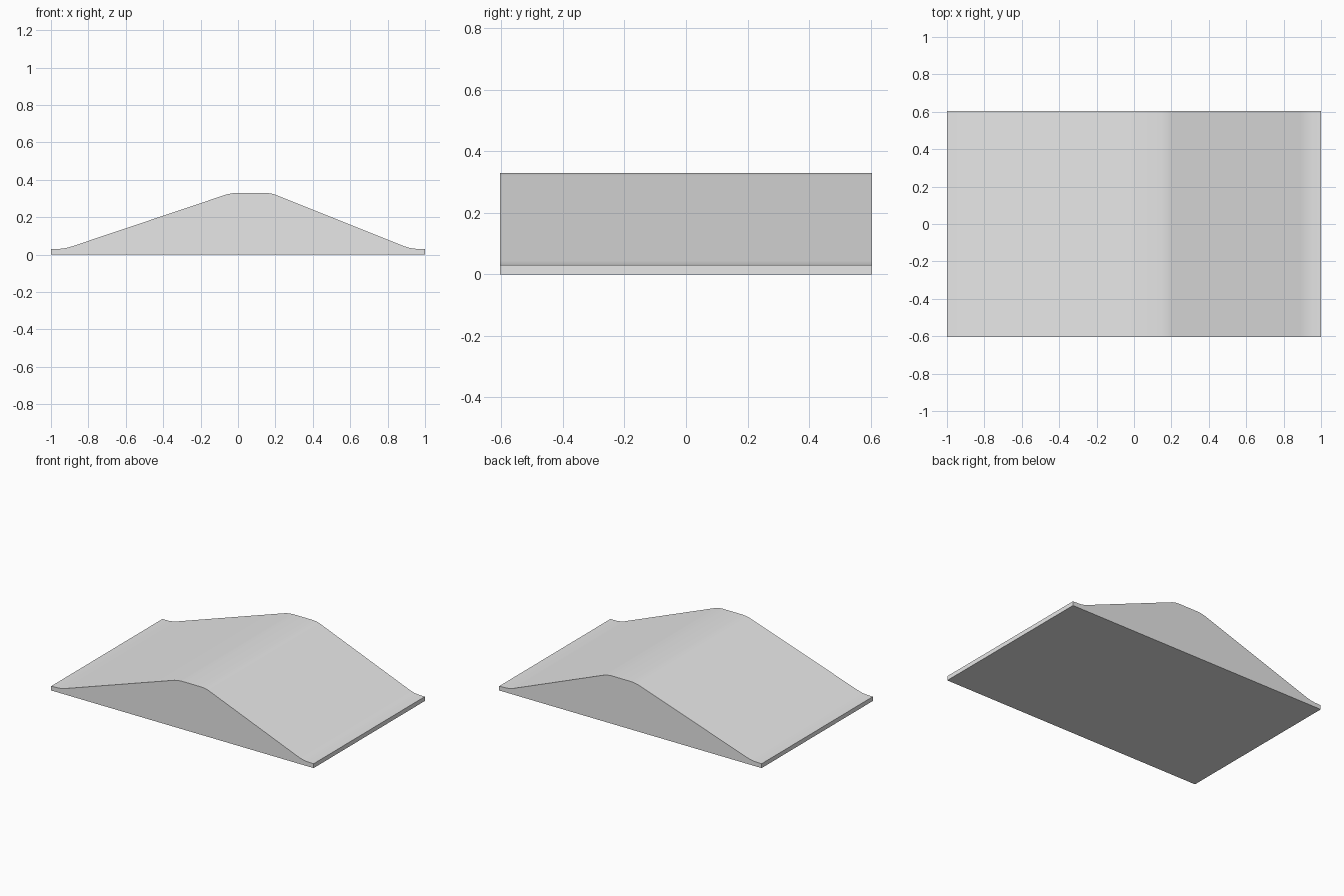
import bpy, bmesh, math

cube = bpy.data.objects.get("Cube")
if cube:
    bpy.data.objects.remove(cube, do_unlink=True)

HALF_DEPTH = 0.605

# Side profile: thin lips at both ends, unequal slopes, rounded crest
profile = [(-1, 0), (1, 0), (1, 0.03), (0.95, 0.031), (0.92, 0.035), (0.89, 0.044),
           (0.2, 0.32), (0.18, 0.326), (0.15, 0.33), (0, 0.33), (-0.03, 0.328),
           (-0.06, 0.322), (-0.89, 0.043), (-0.92, 0.035), (-0.95, 0.031), (-1, 0.03)]

# Extrude the profile from front to back
bm = bmesh.new()
front = bm.faces.new([bm.verts.new((x, -HALF_DEPTH, z)) for x, z in profile])
extruded = bmesh.ops.extrude_face_region(bm, geom=[front], use_keep_orig=True)
back = [v for v in extruded["geom"] if isinstance(v, bmesh.types.BMVert)]
bmesh.ops.translate(bm, verts=back, vec=(0, 2 * HALF_DEPTH, 0))
bmesh.ops.recalc_face_normals(bm, faces=bm.faces)
mesh = bpy.data.meshes.new("ramp_hump")
bm.to_mesh(mesh)
bm.free()

ramp = bpy.data.objects.new("ramp_hump", mesh)
bpy.context.collection.objects.link(ramp)

# Plain grey surface
color = (0.8, 0.8, 0.8, 1)
grey = bpy.data.materials.new("light_grey")
grey.use_nodes = True
grey.diffuse_color = color
grey.node_tree.nodes["Principled BSDF"].inputs["Base Color"].default_value = color
mesh.materials.append(grey)

# Smooth crest and toes, sharp borders
bpy.ops.object.select_all(action="DESELECT")
ramp.select_set(True)
bpy.context.view_layer.objects.active = ramp
bpy.ops.object.shade_smooth_by_angle(angle=math.radians(30))
